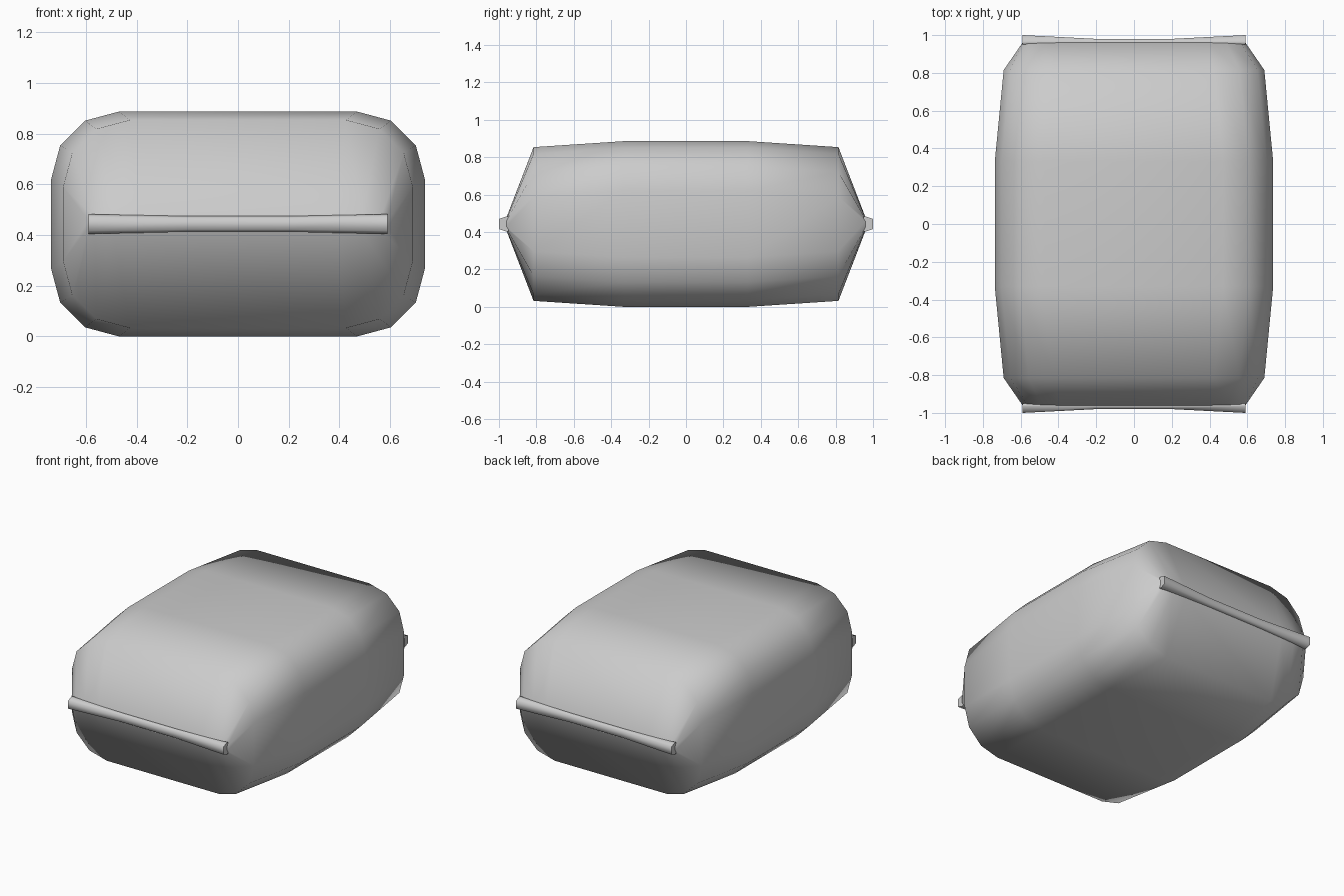
import bpy, bmesh, math

if "Cube" in bpy.data.objects:
    bpy.data.objects.remove(bpy.data.objects["Cube"], do_unlink=True)

mat = bpy.data.materials.new("light_grey")
mat.use_nodes = True
grey = (0.6, 0.6, 0.6, 1)
mat.diffuse_color = grey
mat.node_tree.nodes["Principled BSDF"].inputs["Base Color"].default_value = grey

MID_Z = 0.443


def loft(name, rings):
    """Skin a list of closed rings and cap both ends."""
    bm = bmesh.new()
    rows = [[bm.verts.new(p) for p in ring] for ring in rings]
    n = len(rows[0])
    for a, b in zip(rows, rows[1:]):
        for i in range(n):
            j = (i + 1) % n
            bm.faces.new((a[i], a[j], b[j], b[i])).smooth = True
    for row in (rows[0], rows[-1]):
        bm.faces.new(row)
    bmesh.ops.recalc_face_normals(bm, faces=bm.faces)
    me = bpy.data.meshes.new(name)
    bm.to_mesh(me)
    bm.free()
    me.materials.append(mat)
    ob = bpy.data.objects.new(name, me)
    bpy.context.collection.objects.link(ob)
    return ob


def rounded_ring(y, half_x, half_z, rx, rz):
    """Rectangle with three-segment rounded corners."""
    pts = []
    for k in range(4):
        sx = 1 if k in (0, 3) else -1
        sz = 1 if k < 2 else -1
        for s in range(4):
            a = math.radians(90 * k + 30 * s)
            pts.append((sx * (half_x - rx) + rx * math.cos(a), y,
                        MID_Z + sz * (half_z - rz) + rz * math.sin(a)))
    return pts


# Puffed body, pinched to a thin strip at both ends
half = [(0.96, 0.59, 0.035, 0.2, 0.02), (0.815, 0.69, 0.411, 0.265, 0.265),
        (0.33, 0.737, 0.443, 0.265, 0.265)]
sections = [(-h[0],) + h[1:] for h in half] + half[::-1]
loft("bag_body", [rounded_ring(*s) for s in sections])

# Crimped seal strips at front and back
for name, side in (("front_seal", -1), ("back_seal", 1)):
    rings = []
    for x, h, tip in ((-0.59, 0.039, 1.0), (-0.2, 0.031, 0.98),
                      (0.2, 0.031, 0.98), (0.59, 0.039, 1.0)):
        rings.append([(x, side * y, MID_Z + z) for y, z in
                      ((0.95, -h), (0.965, -h), (tip, -h * 0.7),
                       (tip, h * 0.7), (0.965, h), (0.95, h))])
    loft(name, rings)
